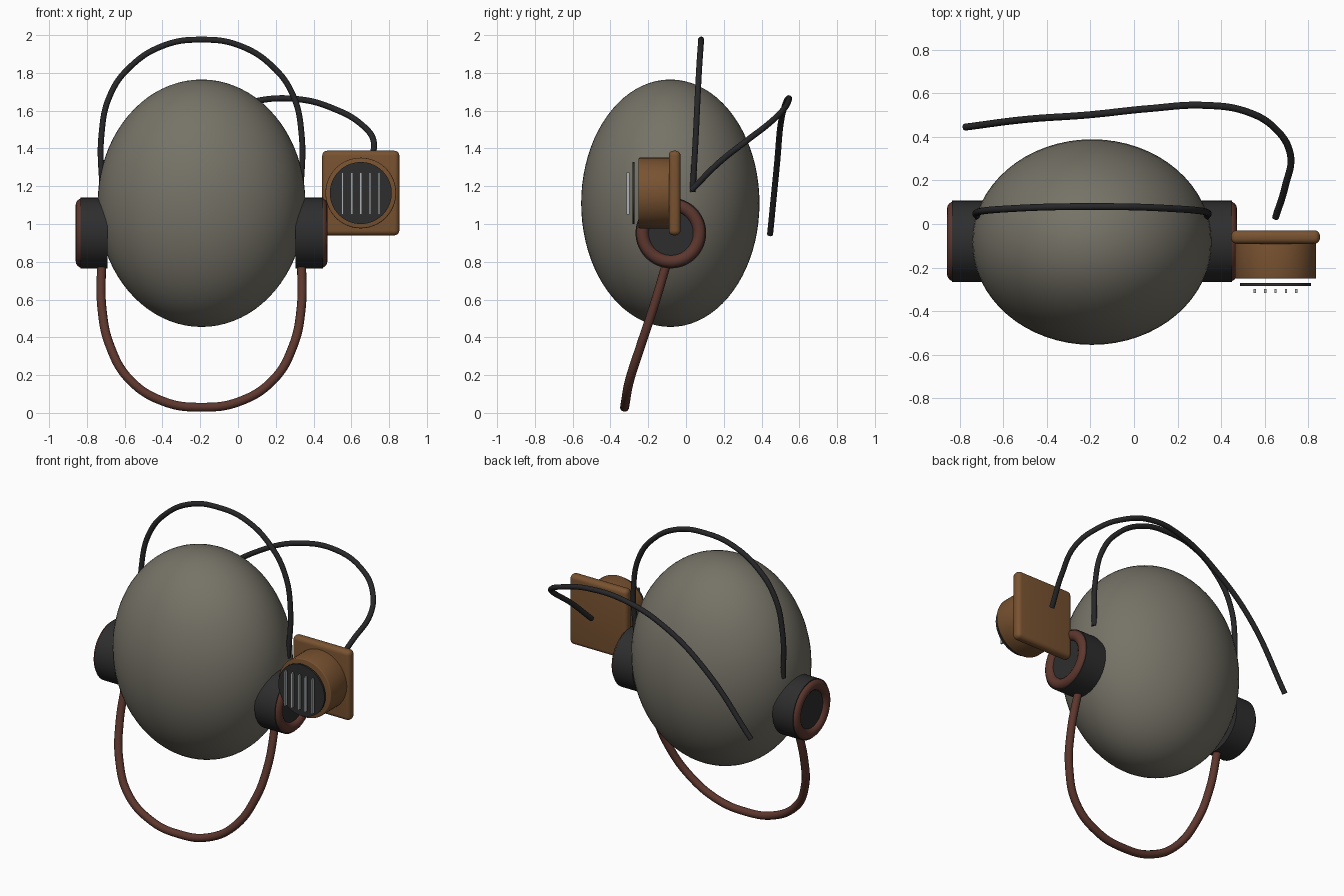
import bpy
from math import pi, radians

cube = bpy.data.objects.get("Cube")
if cube:
    bpy.data.objects.remove(cube, do_unlink=True)

MID = -0.193              # x of the body's plane of symmetry
CUP_Y, CUP_Z = -0.08, 0.952
MIC_X, MIC_Z = 0.65, 1.164


def material(name, rgb, rough=0.6):
    m = bpy.data.materials.new(name)
    m.use_nodes = True
    m.diffuse_color = (*rgb, 1)
    bsdf = m.node_tree.nodes["Principled BSDF"]
    bsdf.inputs["Base Color"].default_value = (*rgb, 1)
    bsdf.inputs["Roughness"].default_value = rough
    return m


STONE = material("warm grey", (0.18, 0.17, 0.135))
BLACK = material("soft black", (0.027, 0.027, 0.028))
WIRE = material("cable black", (0.02, 0.02, 0.022))
RUST = material("red brown", (0.11, 0.038, 0.027))
WOOD = material("amber brown", (0.19, 0.085, 0.03))
SILVER = material("silver grey", (0.42, 0.45, 0.46))


def finish(name, mat, bevel=0.0, segments=3):
    """Name, colour, bevel and smooth the active object."""
    ob = bpy.context.object
    ob.name = name
    ob.data.materials.append(mat)
    bpy.ops.object.transform_apply(location=False, rotation=True, scale=True)
    if bevel:
        mod = ob.modifiers.new("Bevel", 'BEVEL')
        mod.width, mod.segments = bevel, segments
        mod.limit_method = 'ANGLE'
        bpy.ops.object.modifier_apply(modifier=mod.name)
    bpy.ops.object.shade_smooth_by_angle(angle=radians(35))
    return ob


def cylinder(name, mat, loc, radius, depth, axis, bevel=0.0):
    rot = (0, pi / 2, 0) if axis == 'X' else (pi / 2, 0, 0)
    bpy.ops.mesh.primitive_cylinder_add(vertices=64, radius=radius, depth=depth,
                                        location=loc, rotation=rot)
    return finish(name, mat, bevel)


def box(name, mat, loc, size, bevel=0.0, segments=3):
    bpy.ops.mesh.primitive_cube_add(size=1, location=loc)
    bpy.context.object.scale = size
    return finish(name, mat, bevel, segments)


def tube(name, mat, points, radius):
    """Round cable running smoothly through the points."""
    cu = bpy.data.curves.new(name, 'CURVE')
    cu.dimensions = '3D'
    cu.bevel_depth, cu.bevel_resolution = radius, 4
    cu.resolution_u = 10
    cu.use_fill_caps = True
    sp = cu.splines.new('BEZIER')
    sp.bezier_points.add(len(points) - 1)
    for bp, co in zip(sp.bezier_points, points):
        bp.co = co
        bp.handle_left_type = bp.handle_right_type = 'AUTO'
    ob = bpy.data.objects.new(name, cu)
    bpy.context.collection.objects.link(ob)
    cu.materials.append(mat)
    return ob


def arch(half):
    """Mirror a half path (offset, y, z) ending on the centre plane."""
    left = [(MID - x, y, z) for x, y, z in half]
    right = [(MID + x, y, z) for x, y, z in reversed(half[:-1])]
    return left + right


# Egg-shaped body
bpy.ops.mesh.primitive_uv_sphere_add(segments=64, ring_count=40, radius=1,
                                     location=(MID, -0.083, 1.11))
bpy.context.object.scale = (0.55, 0.472, 0.655)
finish("head_body", STONE)

# Ear cups with a ring on the outer face
for side, label in ((-1, "right"), (1, "left")):
    cylinder(label + "_ear_cup", BLACK, (MID + side * 0.57, CUP_Y, CUP_Z),
             0.187, 0.144, 'X')
    bpy.ops.mesh.primitive_torus_add(
        major_segments=64, minor_segments=16, major_radius=0.15, minor_radius=0.034,
        location=(MID + side * 0.632, CUP_Y, CUP_Z), rotation=(0, pi / 2, 0))
    finish(label + "_ear_ring", RUST)

# Thin band over the top and chin strap below
tube("head_band", WIRE, arch([
    (0.525, 0.035, 1.17), (0.53, 0.052, 1.47), (0.485, 0.062, 1.68),
    (0.38, 0.07, 1.83), (0.2, 0.078, 1.945), (0, 0.08, 1.976)]), 0.016)
tube("chin_strap", RUST, arch([
    (0.53, -0.1, 0.8), (0.527, -0.175, 0.55), (0.485, -0.24, 0.355),
    (0.38, -0.298, 0.175), (0.2, -0.32, 0.06), (0, -0.325, 0.03)]), 0.024)

# Loose cable sweeping behind the body to the microphone
tube("rear_cable", WIRE, [
    (-0.775, 0.445, 0.945), (-0.48, 0.482, 1.32), (-0.2, 0.502, 1.535),
    (0.07, 0.53, 1.645), (0.325, 0.545, 1.66), (0.52, 0.515, 1.605),
    (0.65, 0.437, 1.53), (0.718, 0.32, 1.44), (0.695, 0.175, 1.325),
    (0.65, 0.03, 1.18)], 0.016)

# Microphone: back plate, round housing, dark grille disc and bars
box("microphone_plate", WOOD, (MIC_X, -0.06, MIC_Z), (0.408, 0.062, 0.448), 0.026, 5)
cylinder("microphone_housing", WOOD, (MIC_X, -0.16, MIC_Z), 0.187, 0.182, 'Y', 0.006)
cylinder("grille_disc", BLACK, (MIC_X, -0.278, MIC_Z), 0.164, 0.012, 'Y')
for i in range(5):
    box("grille_bar_%d" % (i + 1), SILVER,
        (MIC_X + (i - 2) * 0.048, -0.307, MIC_Z - 0.002), (0.011, 0.018, 0.222))
